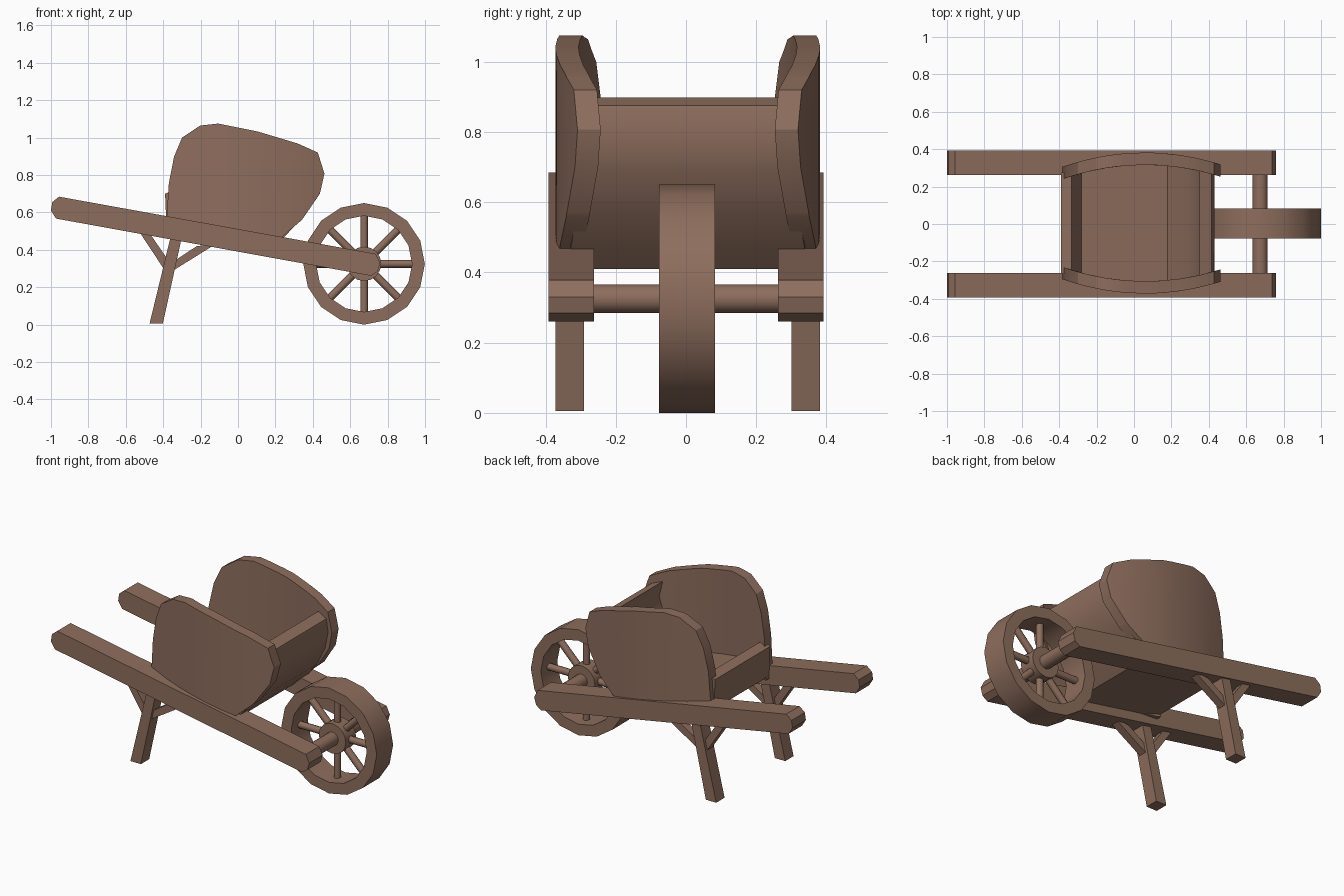
import bpy, bmesh, math
from mathutils import Matrix, Vector

if "Cube" in bpy.data.objects:
    bpy.data.objects.remove(bpy.data.objects["Cube"])

wood = bpy.data.materials.new("brown wood")
wood.diffuse_color = (0.27, 0.155, 0.11, 1)
wood.use_nodes = True
wood.node_tree.nodes["Principled BSDF"].inputs["Base Color"].default_value = wood.diffuse_color
YC = 0.005  # slight sideways offset of tub, legs and wheel


def finish(bm, name, smooth=None):
    bmesh.ops.recalc_face_normals(bm, faces=bm.faces)
    me = bpy.data.meshes.new(name)
    bm.to_mesh(me)
    bm.free()
    ob = bpy.data.objects.new(name, me)
    bpy.context.collection.objects.link(ob)
    me.materials.append(wood)
    if smooth:
        bpy.ops.object.select_all(action='DESELECT')
        ob.select_set(True)
        bpy.context.view_layer.objects.active = ob
        bpy.ops.object.shade_smooth_by_angle(angle=math.radians(smooth))
    return ob


def prism(points, y0, y1, cuts=()):
    """Outline in x, z extruded from y0 to y1, optionally sliced at x values."""
    bm = bmesh.new()
    face = bm.faces.new([bm.verts.new((x, y0, z)) for x, z in points])
    for x in cuts:
        bmesh.ops.bisect_plane(bm, geom=bm.verts[:] + bm.edges[:] + bm.faces[:],
                               plane_co=(x, 0, 0), plane_no=(1, 0, 0), dist=1e-4)
    ext = bmesh.ops.extrude_face_region(bm, geom=bm.faces[:], use_keep_orig=True)
    for v in ext["geom"]:
        if isinstance(v, bmesh.types.BMVert):
            v.co.y = y1
    return bm


def bow(x):
    """Outer half width of the barrel-shaped tub."""
    return 0.377 - 0.39 * (x - 0.06) ** 2


def cylinder(bm, r, a, b, n):
    a, b = Vector(a), Vector(b)
    d = b - a
    rot = d.to_track_quat('Z', 'Y').to_matrix().to_4x4()
    bmesh.ops.create_cone(bm, cap_ends=True, segments=n, radius1=r, radius2=r,
                          depth=d.length, matrix=Matrix.Translation((a + b) / 2) @ rot)


beam = [(-0.957, 0.684), (-0.993, 0.655), (-1.0, 0.61), (-0.973, 0.567),
        (0.712, 0.261), (0.747, 0.285), (0.76, 0.33), (0.737, 0.378)]
leg = [(-0.473, 0.005), (-0.402, 0.005), (-0.293, 0.5), (-0.353, 0.5)]
rear_brace = [(-0.53, 0.50), (-0.48, 0.50), (-0.36, 0.325), (-0.385, 0.28)]
front_brace = [(-0.22, 0.42), (-0.12, 0.43), (-0.345, 0.29), (-0.345, 0.338)]
side = [(-0.383, 0.50), (-0.381, 0.583), (-0.37, 0.754), (-0.342, 0.898), (-0.299, 1.0),
        (-0.203, 1.064), (-0.107, 1.075), (0.107, 1.032), (0.32, 0.968),
        (0.427, 0.92), (0.462, 0.807), (0.438, 0.70), (0.342, 0.56), (0.235, 0.468)]

for s, tag in ((1, "left"), (-1, "right")):
    # long carrying beams
    finish(prism(beam, s * 0.262, s * 0.392), "handle_beam_" + tag)
    # legs and their braces
    finish(prism(leg, YC + s * 0.295, YC + s * 0.376), "leg_" + tag)
    for nm, pts in (("rear", rear_brace), ("front", front_brace)):
        finish(prism(pts, YC + s * 0.311, YC + s * 0.36), f"{nm}_leg_brace_{tag}")
    # bowed side boards
    bm = prism(side, 0.0, 0.066, [-0.25 + 0.1 * i for i in range(7)])
    for v in bm.verts:
        v.co.y = YC + s * (bow(v.co.x) - v.co.y)
    finish(bm, "tub_side_" + tag, 25)

# floor, low rear board and curved front board in one profile
tray = [(-0.39, 0.70), (-0.382, 0.515), (0.19, 0.41), (0.25, 0.47), (0.335, 0.565),
        (0.405, 0.69), (0.43, 0.80), (0.415, 0.875), (0.35, 0.898), (0.37, 0.80),
        (0.345, 0.71), (0.28, 0.60), (0.18, 0.505), (-0.28, 0.588), (-0.335, 0.72)]
bm = prism(tray, -1, 1, [-0.2, -0.05, 0.1])
for v in bm.verts:
    v.co.y = YC + v.co.y * (bow(v.co.x) - 0.03)
finish(bm, "tub_floor_and_ends", 32)

# wheel rim
WX, WZ, N = 0.674, 0.325, 16
bm = bmesh.new()
section = [(0.325, -0.08), (0.325, 0.08), (0.257, 0.08), (0.257, -0.08)]
rings = []
for i in range(N):
    a = 2 * math.pi * i / N
    rings.append([bm.verts.new((WX + r * math.cos(a), YC - 0.002 + y, WZ + r * math.sin(a)))
                  for r, y in section])
for i in range(N):
    p, q = rings[i], rings[(i + 1) % N]
    for j in range(4):
        k = (j + 1) % 4
        bm.faces.new((p[j], p[k], q[k], q[j]))
finish(bm, "wheel_rim", 30)

# spokes
bm = bmesh.new()
for i in range(8):
    a = math.pi * i / 4
    c, s = math.cos(a), math.sin(a)
    cylinder(bm, 0.021, (WX + 0.05 * c, YC, WZ + 0.05 * s),
             (WX + 0.27 * c, YC, WZ + 0.27 * s), 10)
finish(bm, "wheel_spokes", 40)

# hub and axle
bm = bmesh.new()
cylinder(bm, 0.092, (WX, YC - 0.05, WZ), (WX, YC + 0.05, WZ), 16)
finish(bm, "wheel_hub", 30)
bm = bmesh.new()
cylinder(bm, 0.041, (WX, -0.3, WZ), (WX, 0.3, WZ), 16)
finish(bm, "axle", 30)
